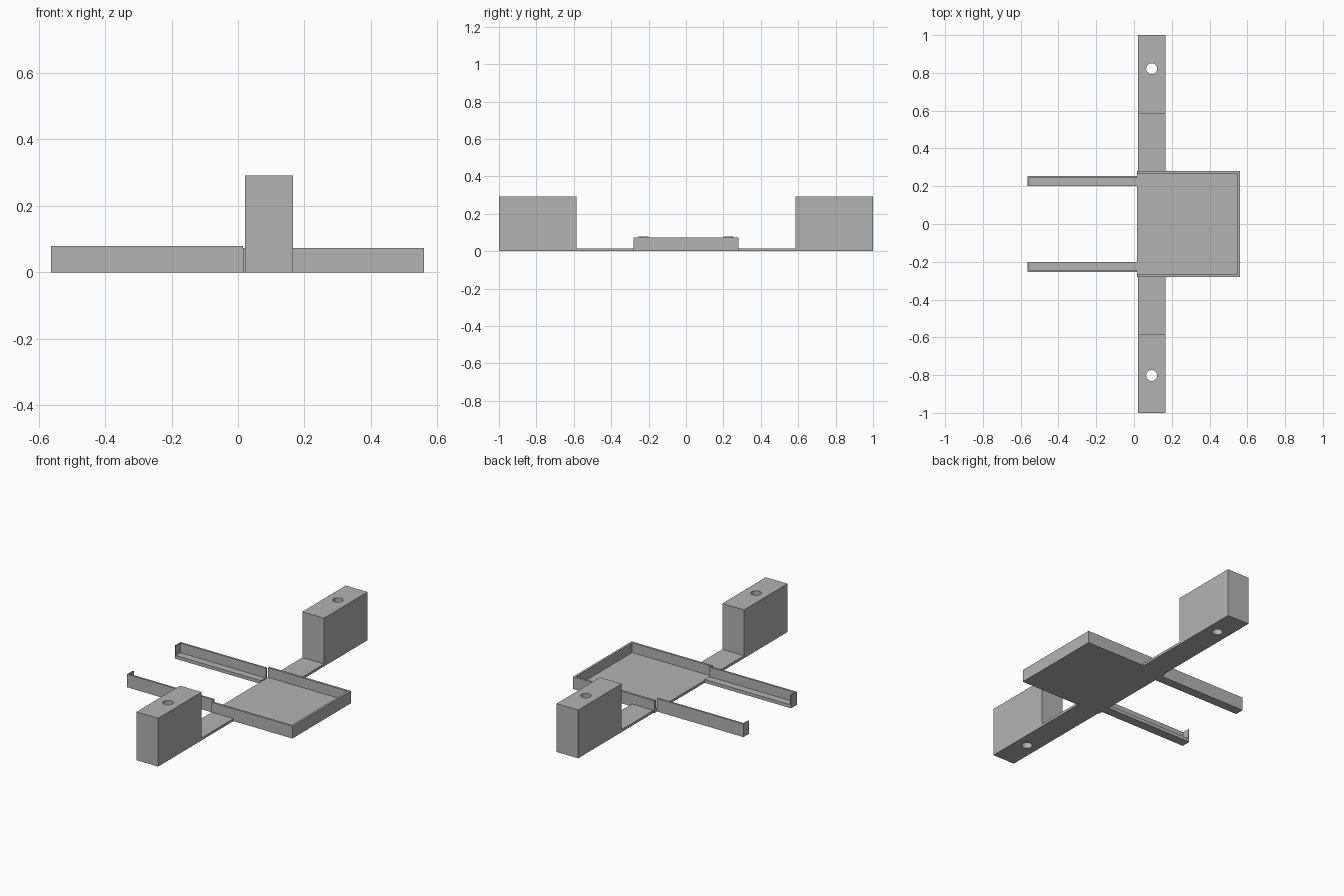
import bpy
import bmesh
from mathutils import Matrix, Vector

cube = bpy.data.objects.get("Cube")
if cube:
    bpy.data.objects.remove(cube, do_unlink=True)

GREY = (0.45, 0.45, 0.45, 1)
mat = bpy.data.materials.new("plain grey")
mat.use_nodes = True
mat.diffuse_color = GREY
mat.node_tree.nodes["Principled BSDF"].inputs["Base Color"].default_value = GREY


def finish(name, bm):
    bmesh.ops.recalc_face_normals(bm, faces=bm.faces)
    mesh = bpy.data.meshes.new(name)
    bm.to_mesh(mesh)
    bm.free()
    mesh.materials.append(mat)
    obj = bpy.data.objects.new(name, mesh)
    bpy.context.collection.objects.link(obj)
    return obj


def prism(name, points, to_world, depth):
    """Extrude a flat outline, placed by to_world, along a vector."""
    bm = bmesh.new()
    face = bm.faces.new([bm.verts.new(to_world(p)) for p in points])
    out = bmesh.ops.extrude_face_region(bm, geom=[face])
    verts = [v for v in out["geom"] if isinstance(v, bmesh.types.BMVert)]
    bmesh.ops.translate(bm, verts=verts, vec=depth)
    return finish(name, bm)


def box(name, lo, hi):
    lo, hi = Vector(lo), Vector(hi)
    bm = bmesh.new()
    bmesh.ops.create_cube(bm, size=1, matrix=Matrix.Translation((lo + hi) / 2)
                          @ Matrix.Diagonal((*(hi - lo), 1)))
    return finish(name, bm)


# Main measurements
TRAY_X0, TRAY_X1, TRAY_Y = 0.015, 0.56, 0.28
WALL, TRAY_H, FLOOR = 0.013, 0.074, 0.015
BAR_X0, BAR_X1 = 0.021, 0.166
BLOCK_Y, BLOCK_H, HOLE_R = 0.585, 0.292, 0.029
ARM_X, ARM_IN, ARM_OUT, ARM_H = -0.563, 0.2, 0.255, 0.079
ARM_WALL, LEDGE, LIP = 0.011, 0.02, 0.006

# Tray: floor plus a three sided rim that is open towards the arms
box("tray_floor", (TRAY_X0, -TRAY_Y, 0), (TRAY_X1, TRAY_Y, FLOOR))
xi, yi = TRAY_X1 - WALL, TRAY_Y - WALL
rim = [(TRAY_X0, -TRAY_Y), (TRAY_X1, -TRAY_Y), (TRAY_X1, TRAY_Y), (TRAY_X0, TRAY_Y),
       (TRAY_X0, yi), (xi, yi), (xi, -yi), (TRAY_X0, -yi)]
prism("tray_rim", rim, lambda p: (p[0], p[1], FLOOR), (0, 0, TRAY_H - FLOOR))

for side, sign, hole_y in (("back", 1, 0.822), ("front", -1, -0.802)):
    # Arm: L-shaped rail with a closed outer end
    profile = [(ARM_IN, 0), (ARM_OUT, 0), (ARM_OUT, ARM_H), (ARM_OUT - ARM_WALL, ARM_H),
               (ARM_OUT - ARM_WALL, LEDGE), (ARM_IN, LEDGE)]
    prism(side + "_arm", profile, lambda p: (ARM_X + LIP, sign * p[0], p[1]),
          (TRAY_X0 - ARM_X - LIP, 0, 0))
    ya, yb = sorted((sign * ARM_IN, sign * ARM_OUT))
    box(side + "_arm_end", (ARM_X, ya, 0), (ARM_X + LIP, yb, ARM_H))

    # Thin strap joining the tray to the block
    ya, yb = sorted((sign * TRAY_Y, sign * BLOCK_Y))
    box(side + "_strap", (BAR_X0, ya, 0), (BAR_X1, yb, FLOOR))

    # Tall block with a round hole drilled right through
    ya, yb = sorted((sign * BLOCK_Y, sign))
    block = box(side + "_block", (BAR_X0, ya, 0), (BAR_X1, yb, BLOCK_H))
    bm = bmesh.new()
    bmesh.ops.create_cone(
        bm, cap_ends=True, segments=32, radius1=HOLE_R, radius2=HOLE_R, depth=1,
        matrix=Matrix.Translation(((BAR_X0 + BAR_X1) / 2, hole_y, BLOCK_H / 2)))
    drill = finish(side + "_hole_cutter", bm)
    drill.hide_render = True
    drill.hide_set(True)
    cut = block.modifiers.new("hole", "BOOLEAN")
    cut.operation = "DIFFERENCE"
    cut.solver = "EXACT"
    cut.object = drill

    # Apply the cut, then drop the cutter
    bpy.context.view_layer.update()
    graph = bpy.context.evaluated_depsgraph_get()
    block_mesh = bpy.data.meshes.new_from_object(block.evaluated_get(graph))
    block.modifiers.clear()
    block.data = block_mesh
    bpy.data.objects.remove(drill, do_unlink=True)
